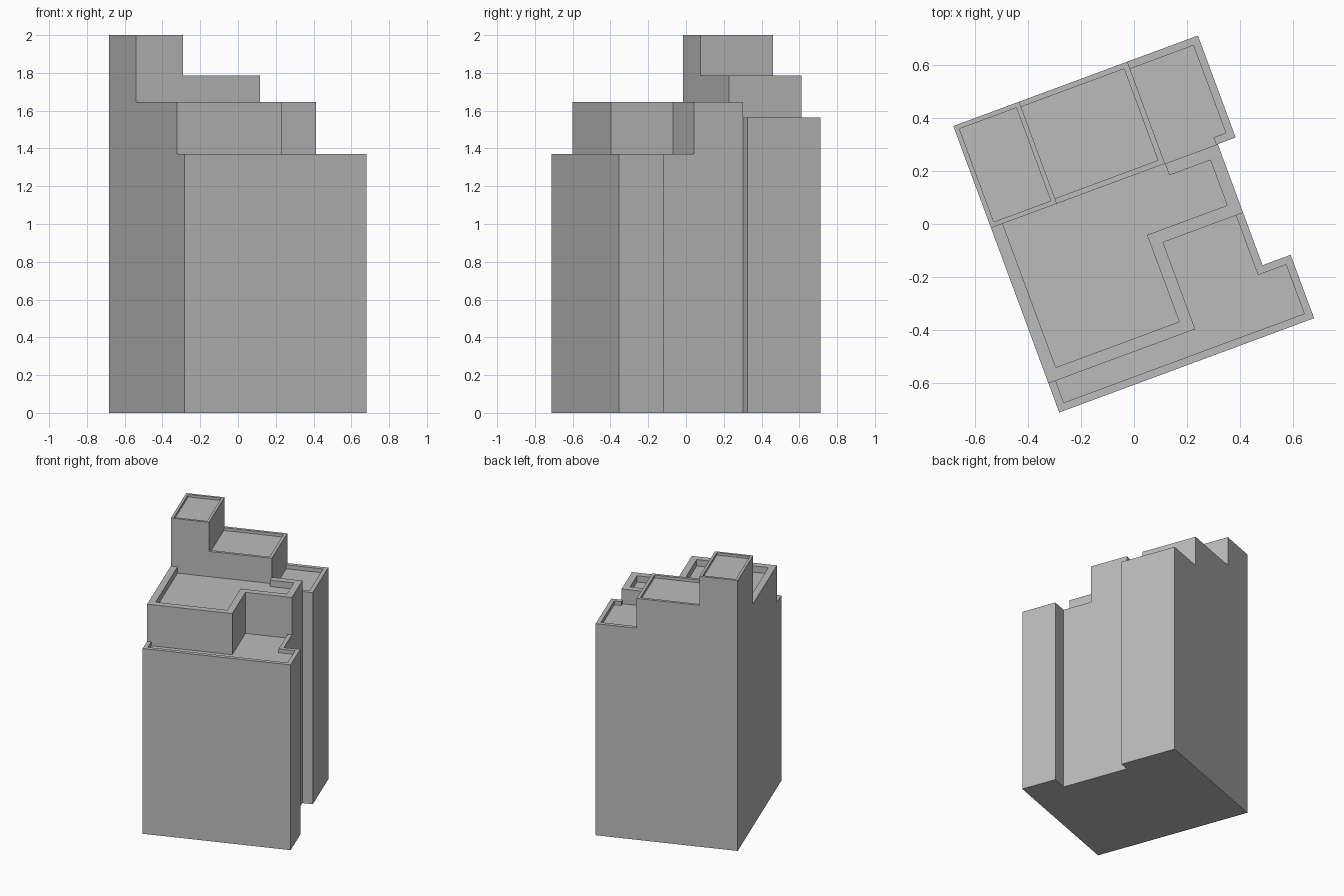
import bpy
import bmesh
import math
from mathutils import Matrix

if "Cube" in bpy.data.objects:
    bpy.data.objects.remove(bpy.data.objects["Cube"])

concrete = bpy.data.materials.new("concrete_grey")
concrete.use_nodes = True
GREY = (0.5, 0.5, 0.5, 1)
concrete.diffuse_color = GREY
concrete.node_tree.nodes["Principled BSDF"].inputs["Base Color"].default_value = GREY


def prism(name, outline, bottom, top):
    """Extrude a plan outline straight up from bottom to top."""
    bm = bmesh.new()
    face = bm.faces.new([bm.verts.new((x, y, bottom)) for x, y in outline])
    new = bmesh.ops.extrude_face_region(bm, geom=[face])["geom"]
    verts = [g for g in new if isinstance(g, bmesh.types.BMVert)]
    bmesh.ops.translate(bm, verts=verts, vec=(0, 0, top - bottom))
    bmesh.ops.recalc_face_normals(bm, faces=bm.faces)
    mesh = bpy.data.meshes.new(name)
    bm.to_mesh(mesh)
    bm.free()
    obj = bpy.data.objects.new(name, mesh)
    bpy.context.collection.objects.link(obj)
    mesh.materials.append(concrete)
    return obj


def rect(x0, x1, y0, y1):
    return [(x0, y0), (x1, y0), (x1, y1), (x0, y1)]


# Plan lines, measured from the front corner along the walls
W, D = 1.025, 1.152           # overall width and depth
SIDE, REAR = 0.912, 0.984     # recessed side wall, rear wing side wall
PARTY = 0.742                 # wall between front and rear halves
TOWER, WING = 0.265, 0.70     # divisions of the rear half
STEP, BACK, NOTCH = 0.117, 0.466, 0.255
SETBACK = 0.59
OUT, SKY = 1.3, 2.3           # margins beyond the building

building = prism("building", [
    (0, 0), (W, 0), (W, NOTCH), (SIDE, NOTCH), (SIDE, PARTY),
    (REAR, PARTY), (REAR, D), (0, D)], 0, 2)

cuts = [
    # Terraces stepping down from the corner tower
    (rect(-0.2, OUT, -0.2, PARTY), 1.645),
    ([(-0.2, -0.2), (OUT, -0.2), (OUT, BACK), (SETBACK, BACK),
      (SETBACK, STEP), (-0.2, STEP)], 1.37),
    (rect(TOWER, OUT, PARTY, OUT), 1.785),
    (rect(WING, OUT, PARTY, OUT), 1.565),
]

# Sunken roofs inside the parapets: t is the parapet thickness and depth
t = 0.018
cuts.append((rect(t, TOWER - t, PARTY + t, D - t), 2 - t))
t = 0.021
cuts.append((rect(TOWER, WING - t, PARTY + t, D - t), 1.785 - t))
t = 0.029
cuts.append(([(WING, PARTY), (SIDE - 0.006, PARTY), (SIDE - 0.006, PARTY + t),
              (REAR - t, PARTY + t), (REAR - t, D - t), (WING, D - t)], 1.565 - t))
cuts.append(([(t, t), (W - t, t), (W - t, NOTCH - t), (SIDE - t, NOTCH - t),
              (SIDE - t, BACK), (SETBACK, BACK), (SETBACK, STEP), (t, STEP)], 1.37 - t))
t = 0.047
cuts.append(([(t, STEP + t), (SETBACK - t, STEP + t), (SETBACK - t, BACK + t),
              (SIDE - t, BACK + t), (SIDE - t, PARTY - t), (WING, PARTY - t),
              (WING, PARTY), (t, PARTY)], 1.645 - t))

cutters = []
for i, (outline, floor) in enumerate(cuts):
    cutter = prism(f"roof_cutter_{i}", outline, floor, SKY)
    cutter.hide_render = True
    mod = building.modifiers.new(cutter.name, "BOOLEAN")
    mod.operation = "DIFFERENCE"
    mod.solver = "EXACT"
    mod.object = cutter
    cutters.append(cutter)

# Bake the cuts and drop the helpers
graph = bpy.context.evaluated_depsgraph_get()
carved = bpy.data.meshes.new_from_object(building.evaluated_get(graph))
building.modifiers.clear()
building.data = carved
for cutter in cutters:
    bpy.data.objects.remove(cutter)

# Turn the whole plan into place
carved.transform(Matrix.Translation((-0.282, -0.711, 0)) @ Matrix.Rotation(math.radians(20.3), 4, "Z"))
